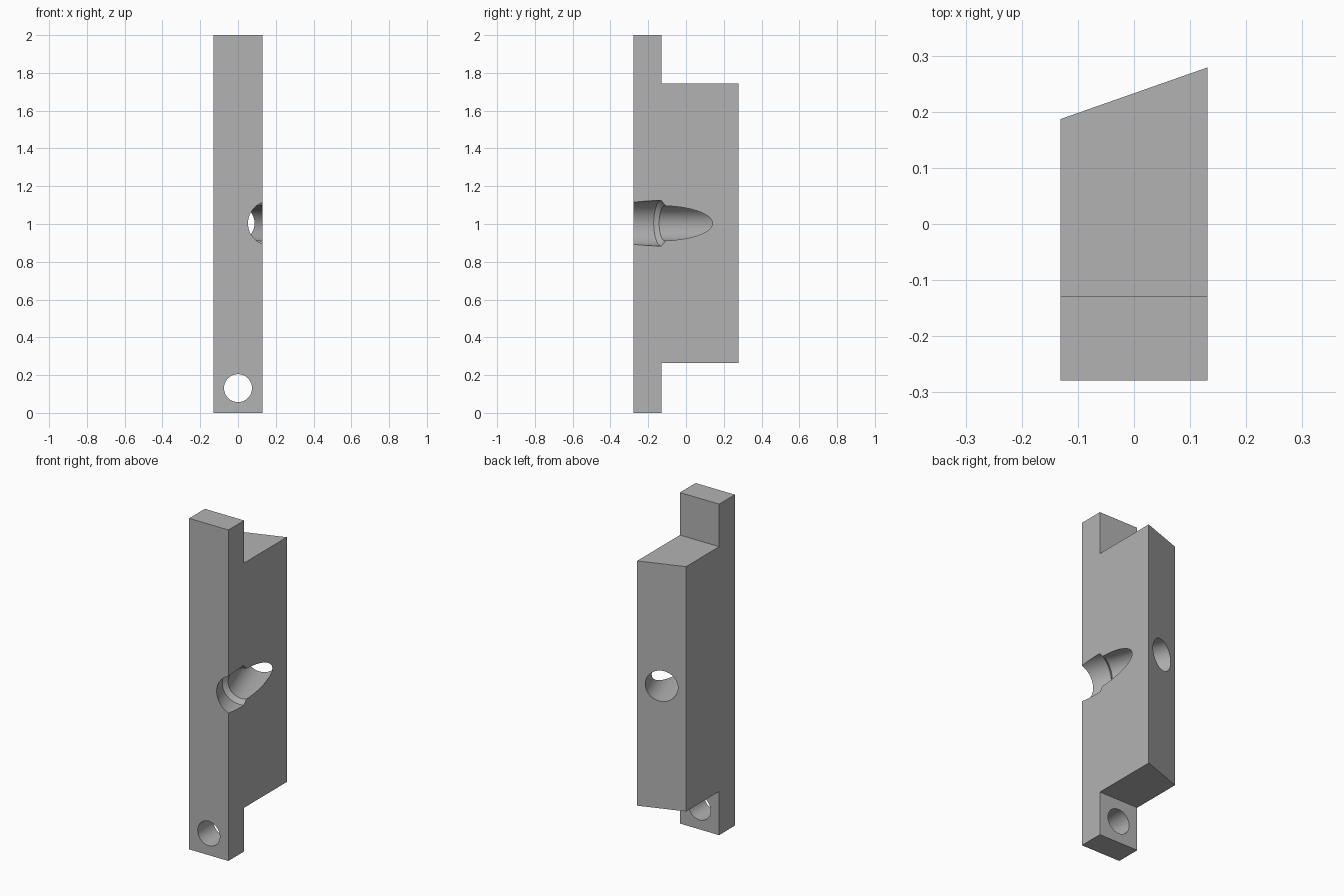
import bpy, bmesh
from math import radians, tau
from mathutils import Vector, Matrix

old = bpy.data.objects.get("Cube")
if old:
    bpy.data.objects.remove(old, do_unlink=True)

HALF_W = 0.131
FRONT, STEP, BACK, BACK_LOW = -0.279, -0.129, 0.279, 0.187
MID_Z = 1.004

grey = bpy.data.materials.new("plain grey")
grey.use_nodes = True
grey.diffuse_color = (0.45, 0.45, 0.45, 1)
grey.node_tree.nodes["Principled BSDF"].inputs["Base Color"].default_value = (0.45, 0.45, 0.45, 1)


def make_object(name, bm):
    bmesh.ops.recalc_face_normals(bm, faces=bm.faces[:])
    mesh = bpy.data.meshes.new(name)
    bm.to_mesh(mesh)
    bm.free()
    mesh.materials.append(grey)
    obj = bpy.data.objects.new(name, mesh)
    bpy.context.collection.objects.link(obj)
    return obj


def lathe_cutter(name, profile, start, direction):
    """Revolve (radius, distance) points around an axis through start."""
    bm = bmesh.new()
    verts = [bm.verts.new((r, 0, t)) for r, t in profile]
    edges = [bm.edges.new(pair) for pair in zip(verts, verts[1:])]
    bmesh.ops.spin(bm, geom=verts + edges, cent=(0, 0, 0), axis=(0, 0, 1),
                   angle=tau, steps=64, use_merge=False)
    bmesh.ops.remove_doubles(bm, verts=bm.verts[:], dist=1e-5)
    turn = Vector(direction).to_track_quat("Z", "Y").to_matrix().to_4x4()
    bm.transform(Matrix.Translation(start) @ turn)
    obj = make_object(name, bm)
    obj.hide_render = True
    return obj


# Body: side profile with mounting tabs, extruded across, back face slanted
profile = [(FRONT, 0), (STEP, 0), (STEP, 0.264), (BACK, 0.264),
           (BACK, 1.743), (STEP, 1.743), (STEP, 2), (FRONT, 2)]
bm = bmesh.new()
face = bm.faces.new([bm.verts.new((HALF_W, y, z)) for y, z in profile])
grown = bmesh.ops.extrude_face_region(bm, geom=[face], use_keep_orig=True)
for v in grown["geom"]:
    if isinstance(v, bmesh.types.BMVert):
        v.co.x = -HALF_W
        if v.co.y > STEP + 0.1:
            v.co.y = BACK_LOW
body = make_object("mounting_block", bm)

# Screw holes through both tabs
cutters = [lathe_cutter(f"screw_hole_{side}",
                        [(0, 0), (0.074, 0), (0.074, 0.4), (0, 0.4)],
                        (0, FRONT - 0.1, z), (0, 1, 0))
           for side, z in (("lower", 0.131), ("upper", 1.876))]

# Stepped bore, square to the slanted back face
axis = Vector((BACK - BACK_LOW, -2 * HALF_W, 0)).normalized()
bore = [(0, -0.15), (0.093, -0.15), (0.093, 0.365), (0.12, 0.386), (0.12, 0.8), (0, 0.8)]
cutters.append(lathe_cutter("stepped_bore", bore, (0, (BACK + BACK_LOW) / 2, MID_Z), axis))

for cutter in cutters:
    mod = body.modifiers.new(cutter.name, "BOOLEAN")
    mod.operation = "DIFFERENCE"
    mod.solver = "EXACT"
    mod.object = cutter

# Bake the cuts and drop the cutters
bpy.context.view_layer.update()
cut_mesh = bpy.data.meshes.new_from_object(body.evaluated_get(bpy.context.evaluated_depsgraph_get()))
body.modifiers.clear()
body.data = cut_mesh
cut_mesh.materials.clear()
cut_mesh.materials.append(grey)
for cutter in cutters:
    bpy.data.objects.remove(cutter, do_unlink=True)

bpy.ops.object.select_all(action="DESELECT")
body.select_set(True)
bpy.context.view_layer.objects.active = body
bpy.ops.object.shade_smooth_by_angle(angle=radians(30))
